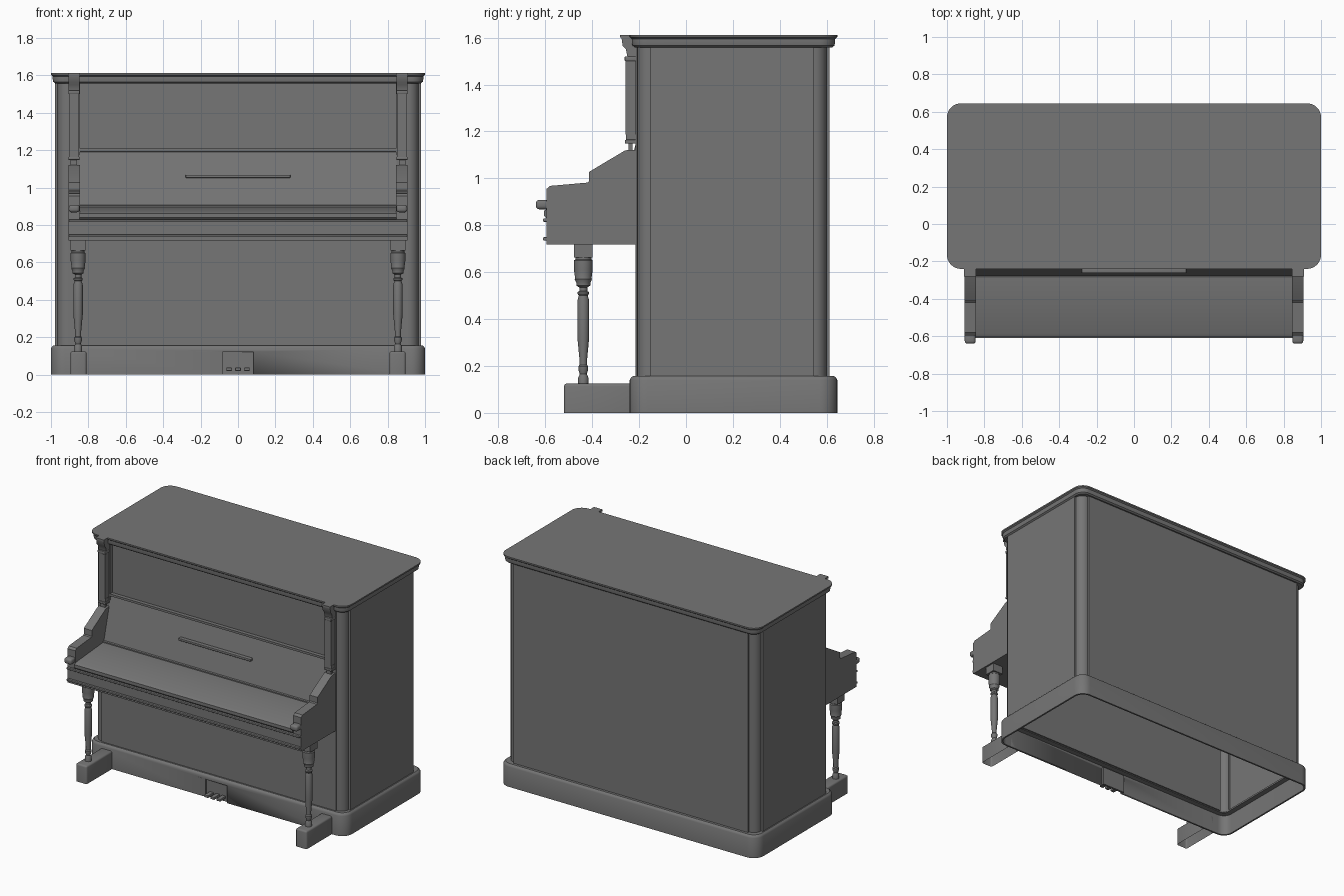
import bpy, bmesh, math
from math import sin, cos, pi

if "Cube" in bpy.data.objects:
    bpy.data.objects.remove(bpy.data.objects["Cube"], do_unlink=True)

GREY = (0.18, 0.18, 0.18, 1)
mat = bpy.data.materials.new("case_grey")
mat.use_nodes = True
mat.diffuse_color = GREY
mat.node_tree.nodes["Principled BSDF"].inputs["Base Color"].default_value = GREY


def finish(name, bm, smooth=True):
    bmesh.ops.recalc_face_normals(bm, faces=bm.faces)
    mesh = bpy.data.meshes.new(name)
    bm.to_mesh(mesh)
    bm.free()
    mesh.materials.append(mat)
    ob = bpy.data.objects.new(name, mesh)
    bpy.context.collection.objects.link(ob)
    if smooth:
        bpy.ops.object.select_all(action='DESELECT')
        ob.select_set(True)
        bpy.context.view_layer.objects.active = ob
        bpy.ops.object.shade_smooth_by_angle(angle=math.radians(35))
    return ob


def loft(name, rings, caps=False, wrap=False):
    """Skin a stack of equal-length point rings."""
    bm = bmesh.new()
    vs = [[bm.verts.new(p) for p in r] for r in rings]
    n = len(vs[0])
    pairs = list(zip(vs, vs[1:])) + ([(vs[-1], vs[0])] if wrap else [])
    for a, b in pairs:
        for i in range(n):
            j = (i + 1) % n
            bm.faces.new((a[i], a[j], b[j], b[i]))
    if caps:
        bm.faces.new(vs[0])
        bm.faces.new(vs[-1])
    return finish(name, bm)


def extrude_x(name, profile, x0, x1):
    """Side profile of (y, z) points carried across x."""
    return loft(name, [[(x, y, z) for y, z in profile] for x in (x0, x1)], caps=True)


def box(name, x0, x1, y0, y1, z0, z1, bevel=0, open_bottom=False):
    bm = bmesh.new()
    bmesh.ops.create_cube(bm, size=1)
    for v in bm.verts:
        v.co = ((x0, x1)[v.co.x > 0], (y0, y1)[v.co.y > 0], (z0, z1)[v.co.z > 0])
    if open_bottom:
        bm.faces.ensure_lookup_table()
        low = [f for f in bm.faces if all(v.co.z == min(z0, z1) for v in f.verts)]
        bmesh.ops.delete(bm, geom=low, context='FACES_ONLY')
    if bevel:
        edges = [e for e in bm.edges if not e.is_boundary]
        bmesh.ops.bevel(bm, geom=edges, offset=bevel, segments=3, profile=0.5,
                        affect='EDGES')
    return finish(name, bm)


def rounded(z, inset):
    """Rounded rectangle of the lid and plinth footprint."""
    r, pts = 0.075 - inset, []
    for k, (sx, sy) in enumerate([(1, 1), (-1, 1), (-1, -1), (1, -1)]):
        cx, cy = sx * 0.925, 0.2025 + sy * 0.3675
        for i in range(9):
            a = (k + i / 8) * pi / 2
            pts.append((cx + r * cos(a), cy + r * sin(a), z))
    return pts


# Hollow plinth with a shallow pedal recess
plinth = loft("plinth", [rounded(z, i) for z, i in
              [(0, 0), (0.14, 0), (0.15, 0.005), (0.157, 0.014), (0.157, 0.05),
               (0.145, 0.05), (0.145, 0.012), (0, 0.012)]], wrap=True)
cutter = box("pedal_recess_cutter", -0.083, 0.083, -0.3, -0.2, -0.1, 0.122)
cutter.hide_render = True
cutter.hide_set(True)
cut = plinth.modifiers.new("recess", 'BOOLEAN')
cut.object = cutter
cut.operation = 'DIFFERENCE'
cut.solver = 'EXACT'
box("pedal_plate", -0.09, 0.09, -0.225, -0.21, 0, 0.13)
for i in (-1, 0, 1):
    box("pedal", i * 0.047 - 0.015, i * 0.047 + 0.015, -0.285, -0.22, 0.02, 0.038, 0.004)

# Hollow case with stepped quarter-round corners
half = [(0.91, -0.185)]
half += [(0.91 + 0.055 * cos(a), -0.153 + 0.055 * sin(a))
         for a in [-pi / 2 + i * pi / 16 for i in range(9)]]
half += [(0.978, -0.153), (0.978, 0.545)]
half += [(0.91 + 0.055 * cos(a), 0.545 + 0.055 * sin(a))
         for a in [i * pi / 16 for i in range(9)]]
half += [(0.91, 0.613)]
outline = half + [(-x, y) for x, y in reversed(half)]


def case_ring(z, s):
    return [(x * s, 0.21 + (y - 0.21) * s, z) for x, y in outline]


loft("case", [case_ring(0.15, 1), case_ring(1.57, 1), case_ring(1.57, 0.985),
              case_ring(0.15, 0.985)], wrap=True)
box("lower_front_panel", -0.91, 0.91, -0.215, -0.186, 0.15, 0.73)

# Lid with moulded edge
loft("lid", [rounded(z, i) for z, i in
             [(1.558, 0.022), (1.566, 0.012), (1.58, 0.009), (1.595, 0.009),
              (1.602, 0), (1.612, 0)]], caps=True)

# Keybed, fallboard and music desk
box("keybed", -0.905, 0.905, -0.595, -0.19, 0.718, 0.83)
for z in (0.735, 0.815):
    box("keybed_moulding", -0.905, 0.905, -0.61, -0.59, z, z + 0.014, 0.004)
extrude_x("fallboard", [(-0.19, 0.83), (-0.595, 0.83), (-0.605, 0.84), (-0.605, 0.862),
                        (-0.585, 0.873), (-0.29, 0.897), (-0.19, 0.897)], -0.847, 0.847)
extrude_x("music_desk", [(-0.186, 0.89), (-0.288, 0.89), (-0.288, 0.905), (-0.278, 0.908),
                         (-0.203, 1.19), (-0.212, 1.193), (-0.212, 1.208),
                         (-0.186, 1.208)], -0.847, 0.847)
box("music_ledge", -0.28, 0.28, -0.262, -0.23, 1.052, 1.068, 0.003)

# Turned leg silhouette as (radius, height)
TURNING = [(0.034, 0.665), (0.034, 0.655), (0.04, 0.65), (0.04, 0.61), (0.035, 0.575),
           (0.037, 0.57), (0.03, 0.555), (0.03, 0.543), (0.017, 0.535), (0.017, 0.52),
           (0.024, 0.515), (0.024, 0.507), (0.019, 0.5), (0.025, 0.48), (0.025, 0.32),
           (0.016, 0.225), (0.016, 0.205), (0.021, 0.198), (0.021, 0.185),
           (0.015, 0.165), (0.022, 0.15), (0.022, 0.12)]
CHEEK = [(-0.19, 0.718), (-0.595, 0.718), (-0.595, 0.955), (-0.58, 0.968), (-0.42, 0.982),
         (-0.413, 0.988), (-0.413, 1.028), (-0.262, 1.118), (-0.245, 1.122), (-0.19, 1.122)]

for side, s in (("right", -1), ("left", 1)):
    def part(name, c, w, *dims, **kw):
        return box(f"{side}_{name}", s * c - w / 2, s * c + w / 2, *dims, **kw)

    # Cheek and arm scroll
    extrude_x(f"{side}_cheek", CHEEK, s * 0.845, s * 0.907)
    part("arm_scroll", 0.876, 0.058, -0.64, -0.58, 0.868, 0.908, bevel=0.014)

    # Front leg and foot
    loft(f"{side}_leg", [[(s * 0.855 + r * cos(a), -0.438 + r * sin(a), z)
                          for a in [k * pi / 12 for k in range(24)]]
                         for r, z in TURNING], caps=True)
    part("leg_block", 0.855, 0.08, -0.478, -0.398, 0.663, 0.72)
    part("foot", 0.853, 0.086, -0.52, -0.228, 0, 0.125, bevel=0.012, open_bottom=True)

    # Upper pilaster and bracket column
    part("pilaster", 0.877, 0.066, -0.215, -0.18, 0.72, 1.56)
    part("column_foot", 0.877, 0.035, -0.246, -0.228, 1.115, 1.15)
    part("column_base", 0.877, 0.06, -0.26, -0.21, 1.148, 1.165, bevel=0.004)
    part("column_base_block", 0.877, 0.054, -0.256, -0.21, 1.165, 1.187)
    part("column_shaft", 0.877, 0.05, -0.259, -0.21, 1.187, 1.5)
    part("column_collar", 0.877, 0.06, -0.262, -0.21, 1.5, 1.52, bevel=0.004)
    extrude_x(f"{side}_capital", [(-0.21, 1.52), (-0.25, 1.52), (-0.256, 1.55),
                                  (-0.27, 1.565), (-0.275, 1.6), (-0.21, 1.6)],
              s * 0.847, s * 0.907)
    part("capital_top", 0.877, 0.066, -0.281, -0.2, 1.6, 1.612)
